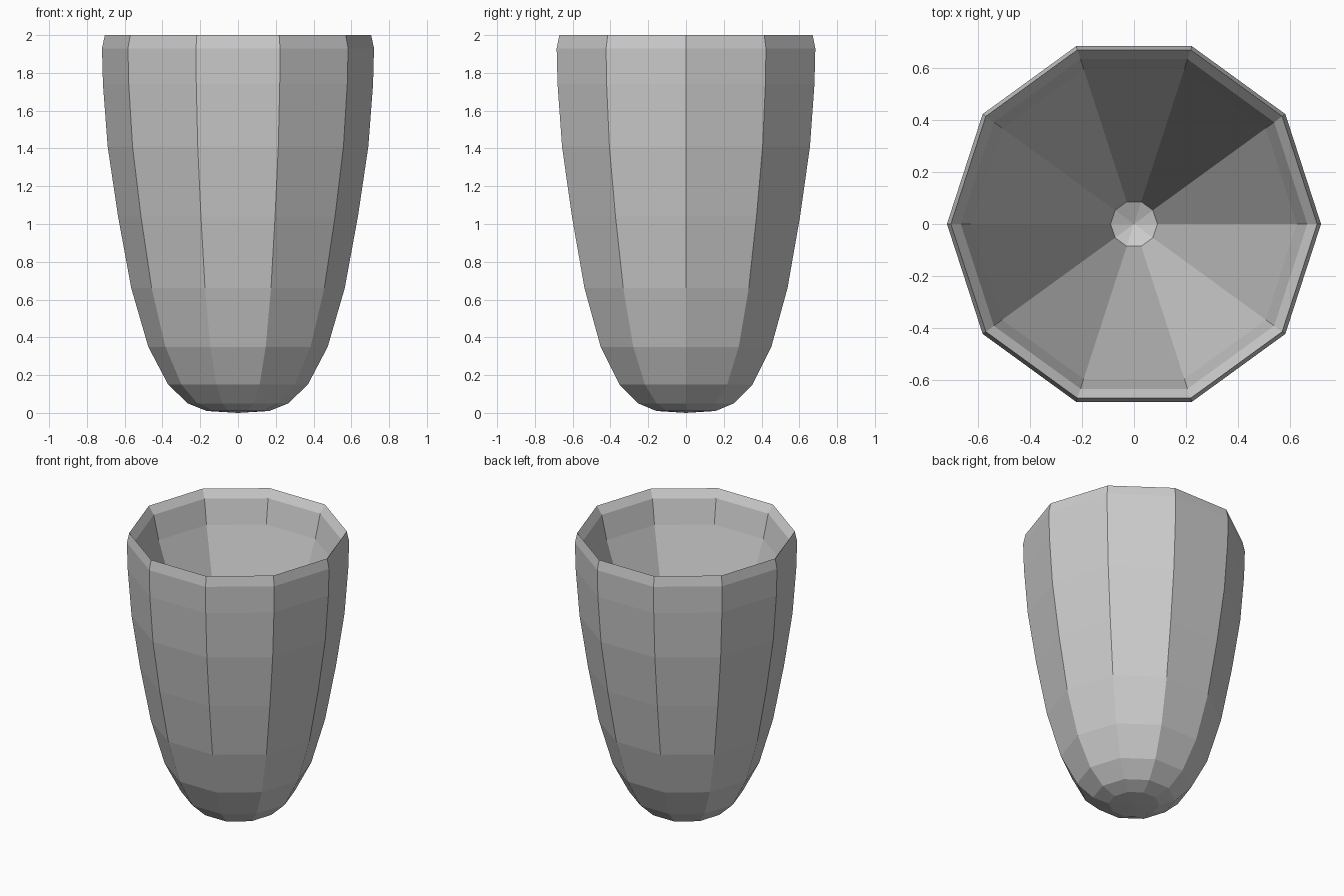
import bpy, bmesh
from math import sin, cos, pi

if "Cube" in bpy.data.objects:
    bpy.data.objects.remove(bpy.data.objects["Cube"])

SIDES = 10

# Cup profile (radius, height): outside base up to the rim, then down the inner funnel
PROFILE = [
    (0.0, 0.0), (0.165, 0.01), (0.265, 0.05), (0.37, 0.15), (0.475, 0.35),
    (0.565, 0.66), (0.635, 1.04), (0.69, 1.41), (0.715, 1.74), (0.72, 1.93),
    (0.705, 2.0), (0.667, 1.945), (0.627, 1.775), (0.09, 0.15), (0.0, 0.11),
]


def lathe(name, profile, sides):
    """Revolve a profile that starts and ends on the axis."""
    bm = bmesh.new()
    rings = []
    for r, z in profile:
        n = sides if r > 0 else 1
        rings.append([bm.verts.new((r * cos(2 * pi * i / sides),
                                    r * sin(2 * pi * i / sides), z))
                      for i in range(n)])
    for a, b in zip(rings, rings[1:]):
        for i in range(sides):
            j = (i + 1) % sides
            quad = [a[i % len(a)], a[j % len(a)], b[j % len(b)], b[i % len(b)]]
            bm.faces.new(list(dict.fromkeys(quad)))
    bmesh.ops.recalc_face_normals(bm, faces=bm.faces[:])
    mesh = bpy.data.meshes.new(name)
    bm.to_mesh(mesh)
    bm.free()
    obj = bpy.data.objects.new(name, mesh)
    bpy.context.collection.objects.link(obj)
    return obj


# Ten-sided faceted cup
lathe("cup", PROFILE, SIDES)
